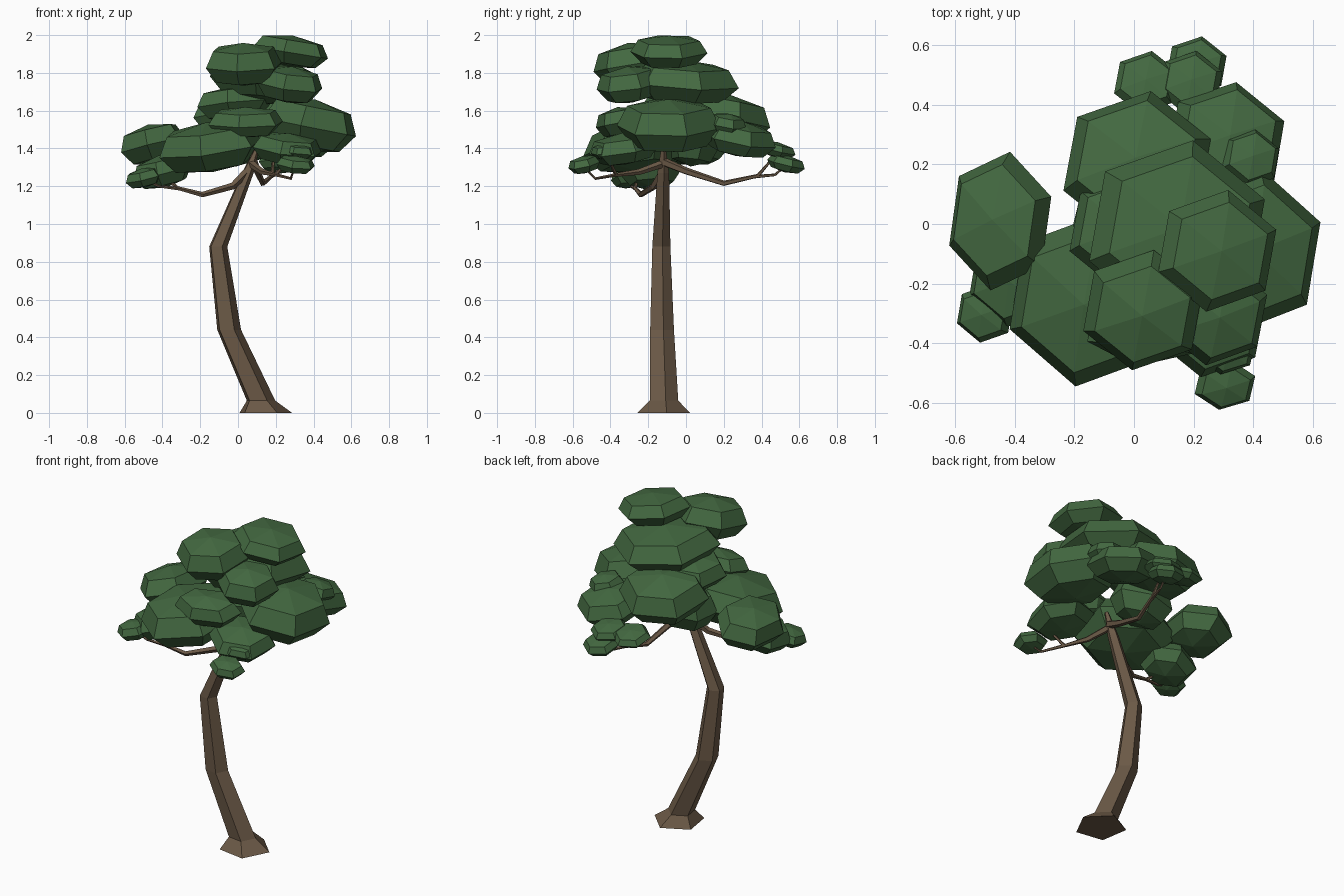
import bpy, math
from mathutils import Vector, Quaternion

if "Cube" in bpy.data.objects:
    bpy.data.objects.remove(bpy.data.objects["Cube"])


def material(name, rgb):
    m = bpy.data.materials.new(name)
    m.diffuse_color = (*rgb, 1)
    m.use_nodes = True
    m.node_tree.nodes["Principled BSDF"].inputs["Base Color"].default_value = m.diffuse_color
    return m


BARK = material("bark", (0.147, 0.1, 0.062))
LEAF = material("leaf", (0.056, 0.14, 0.052))


def add(name, verts, faces, mat):
    me = bpy.data.meshes.new(name)
    me.from_pydata(verts, [], faces)
    me.materials.append(mat)
    ob = bpy.data.objects.new(name, me)
    bpy.context.collection.objects.link(ob)


def circle(n, turn):
    angles = [math.radians(turn) + math.tau * i / n for i in range(n)]
    return [Vector((math.cos(a), math.sin(a), 0)) for a in angles]


def skin(rings, n):
    """Quads between successive rings of n vertices."""
    return [(r * n + i, r * n + (i + 1) % n, (r + 1) * n + (i + 1) % n, (r + 1) * n + i)
            for r in range(rings - 1) for i in range(n)]


def limb(name, path, radii, level=False, n=5):
    """Tapered five-sided tube through the points of a path."""
    pts = [Vector(p) for p in path]
    last = len(pts) - 1
    if len(radii) == 2:  # even taper from start to end
        a, b = radii
        radii = [a + (b - a) * k / last for k in range(last + 1)]
    verts = []
    for k, p in enumerate(pts):
        d = pts[min(k + 1, last)] - pts[max(k - 1, 0)]
        q = Quaternion() if level else d.to_track_quat('Z', 'Y')
        verts += [p + q @ (v * radii[k]) for v in circle(n, 9)]
    caps = [tuple(reversed(range(n))), tuple(range(last * n, last * n + n))]
    add(name, verts, skin(last + 1, n) + caps, BARK)


def leaf_pad(name, x, y, z, r, h, stretch=1.0, n=6):
    """Flattened six-sided clump leaning outward from the crown's axis."""
    verts = [Vector((v.x * r * s * 1.05, v.y * r * s * stretch * 1.02, t * h))
             for s, t in ((0.72, -0.8), (1, -0.08), (0.8, 0.7)) for v in circle(n, 20)]
    verts += [Vector((0, 0, -h * 1.05)), Vector((0, 0, h))]
    faces = skin(3, n)
    for i in range(n):
        j = (i + 1) % n
        faces += [(3 * n, j, i), (2 * n + i, 2 * n + j, 3 * n + 1)]
    out = Vector((x - 0.06, y + 0.08, 0))
    lean = math.radians(5 + 20 * min(out.length, 0.45))
    q = Quaternion(Vector((-out.y, out.x, 0)).normalized(), lean)
    add(name, [q @ v + Vector((x, y, z)) for v in verts], faces, LEAF)


# Trunk with flared foot
limb("trunk", [(0.14, -0.125, 0), (0.118, -0.12, 0.065), (-0.05, -0.13, 0.44),
               (-0.107, -0.133, 0.88), (0.05, -0.122, 1.27), (0.1, -0.12, 1.4)],
     (0.148, 0.08, 0.067, 0.051, 0.033, 0.013), level=True)

# Main branches
limb("left_branch", [(0.05, -0.12, 1.28), (-0.03, -0.17, 1.2), (-0.19, -0.24, 1.155),
                     (-0.32, -0.27, 1.19), (-0.4, -0.25, 1.26)], (0.024, 0.006))
limb("back_branch", [(0.08, -0.12, 1.33), (0.1, 0, 1.28), (0.13, 0.2, 1.215),
                     (0.18, 0.38, 1.255), (0.19, 0.47, 1.36)], (0.024, 0.006))
limb("front_branch", [(0.07, -0.12, 1.32), (0.13, -0.25, 1.275), (0.2, -0.37, 1.26),
                      (0.3, -0.42, 1.37)], (0.022, 0.006))

# Twigs to the tips
limb("left_twig", [(-0.3, -0.265, 1.185), (-0.42, -0.29, 1.2), (-0.5, -0.3, 1.24)], (0.01, 0.005))
limb("back_twig", [(0.17, 0.36, 1.25), (0.2, 0.47, 1.26), (0.21, 0.53, 1.31)], (0.01, 0.005))
limb("front_twig", [(0.2, -0.37, 1.26), (0.28, -0.48, 1.24), (0.3, -0.54, 1.3)], (0.01, 0.005))

# Leaf clumps of the upper crown: centre, radius, half height
leaf_pad("top_leaves", 0.28, -0.09, 1.915, 0.203, 0.083)
leaf_pad("top_front_leaves", 0.03, -0.29, 1.848, 0.203, 0.112)
leaf_pad("upper_front_leaves", 0.275, -0.3, 1.74, 0.175, 0.095)
leaf_pad("upper_centre_leaves", 0.145, -0.02, 1.755, 0.3, 0.115)
leaf_pad("inner_leaves", -0.02, -0.02, 1.64, 0.2, 0.09)

# Wide middle clumps
leaf_pad("right_leaves", 0.38, -0.09, 1.525, 0.255, 0.138, 1.08)
leaf_pad("front_left_leaves", -0.15, -0.255, 1.41, 0.275, 0.13, 1.06)
leaf_pad("front_leaves", 0.04, -0.35, 1.54, 0.2, 0.08, 0.65)
leaf_pad("left_leaves", -0.45, 0.01, 1.425, 0.178, 0.105, 1.3)
leaf_pad("back_leaves", 0.01, 0.2, 1.565, 0.25, 0.125)
leaf_pad("back_right_leaves", 0.31, 0.28, 1.455, 0.2, 0.092)
leaf_pad("centre_leaves", -0.02, 0.04, 1.44, 0.19, 0.13, 0.75)

# Low clumps and small tufts at the branch ends
leaf_pad("low_left_leaves", -0.4, -0.185, 1.28, 0.16, 0.085)
leaf_pad("low_front_leaves", 0.26, -0.33, 1.4, 0.185, 0.082)
leaf_pad("left_tip_leaves", -0.5, -0.3, 1.245, 0.098, 0.05)
leaf_pad("back_tip_leaves", 0.21, 0.53, 1.32, 0.102, 0.045)
leaf_pad("front_tip_leaves", 0.305, -0.54, 1.315, 0.103, 0.045, 0.82)
leaf_pad("front_tuft", 0.31, -0.42, 1.39, 0.1, 0.04, 0.85)
leaf_pad("right_tuft", 0.39, 0.22, 1.53, 0.1, 0.055)
for side, tx in (("left", 0.04), ("right", 0.19)):
    leaf_pad("back_tuft_" + side, tx, 0.475, 1.395, 0.108, 0.04)
